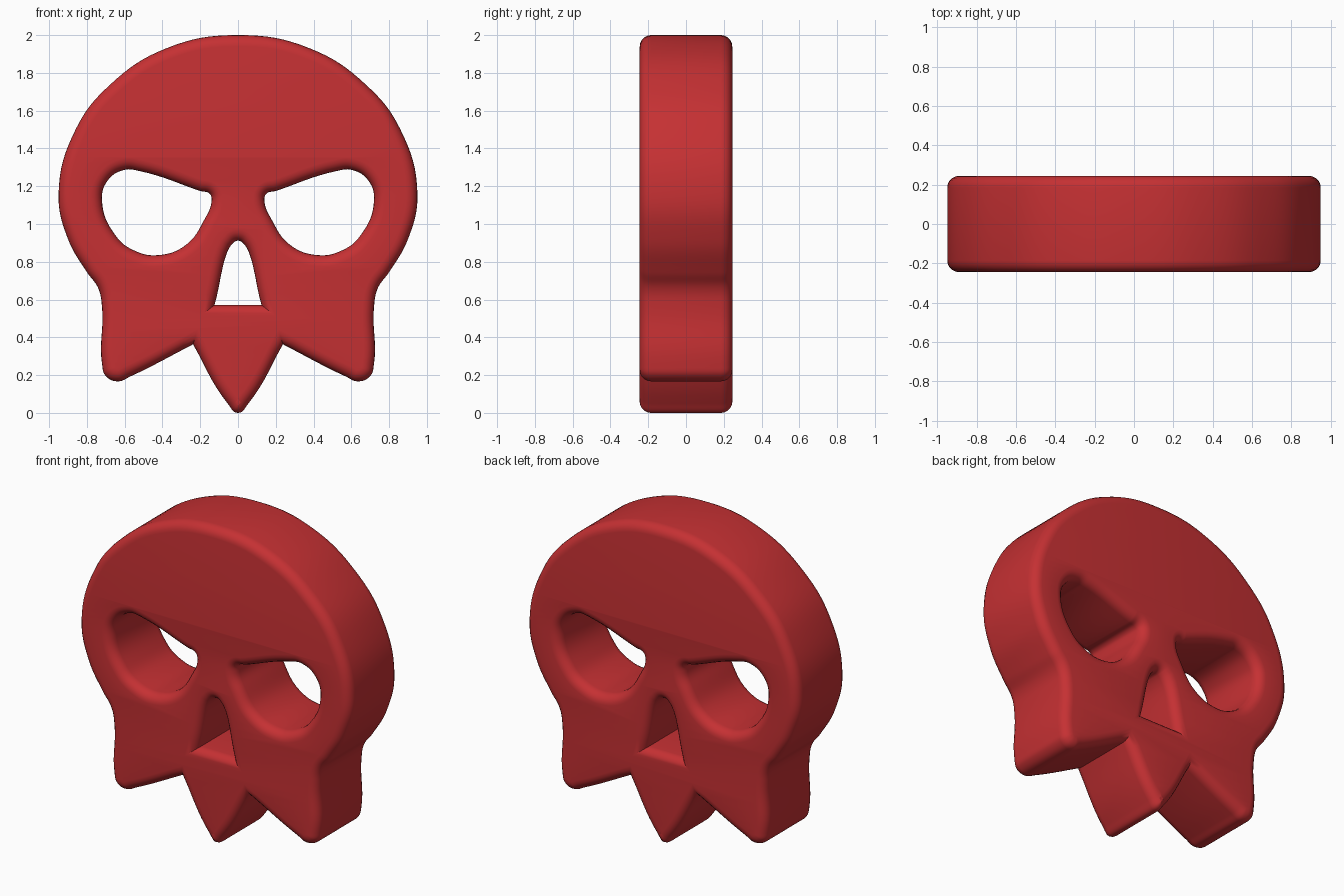
import bpy
import bmesh
import math

cube = bpy.data.objects.get("Cube")
if cube:
    bpy.data.objects.remove(cube, do_unlink=True)

HALF_DEPTH = 0.245
ROUND = 0.06

red = bpy.data.materials.new("red")
red.use_nodes = True
red.diffuse_color = (0.56, 0.03, 0.033, 1)
red.node_tree.nodes["Principled BSDF"].inputs["Base Color"].default_value = red.diffuse_color

# Each point is x, z and S for a smooth knot or C for a corner
S, C = "AUTO", "VECTOR"

half_outline = [
    (0, 2.0, S), (0.38, 1.93, S), (0.68, 1.735, S), (0.86, 1.50, S),
    (0.95, 1.16, S), (0.90, 0.92, S), (0.80, 0.745, S), (0.74, 0.66, S),
    (0.72, 0.56, S), (0.72, 0.26, S), (0.70, 0.195, S), (0.635, 0.167, S),
    (0.57, 0.193, S), (0.238, 0.363, C), (0.055, 0.05, S), (0, 0, S),
]
eye = [
    (0.15, 1.16, S), (0.20, 1.175, S), (0.52, 1.28, S), (0.60, 1.287, S),
    (0.69, 1.23, S), (0.72, 1.125, S), (0.645, 0.935, S), (0.55, 0.86, S),
    (0.425, 0.835, S), (0.275, 0.89, S), (0.18, 1.02, S), (0.14, 1.125, S),
]
nose = [(-0.125, 0.57, C), (0.125, 0.57, C), (0.02, 0.905, S), (-0.02, 0.905, S)]


def mirrored(points):
    return [(-x, z, kind) for x, z, kind in reversed(points)]


def add_loop(curve, points):
    spline = curve.splines.new("BEZIER")
    spline.bezier_points.add(len(points) - 1)
    spline.use_cyclic_u = True
    spline.resolution_u = 8
    for knot, (x, z, kind) in zip(spline.bezier_points, points):
        knot.co = (x, z, 0)
        knot.handle_left_type = knot.handle_right_type = kind


# Flat skull plate with eye and nose openings and rounded rims
curve = bpy.data.curves.new("skull_plate", "CURVE")
curve.dimensions = "2D"
curve.fill_mode = "BOTH"
add_loop(curve, half_outline + mirrored(half_outline[1:-1]))
add_loop(curve, eye)
add_loop(curve, mirrored(eye))
add_loop(curve, nose)
curve.extrude = HALF_DEPTH - ROUND
curve.bevel_depth = ROUND
curve.bevel_resolution = 4
curve.offset = -ROUND
curve.materials.append(red)

skull = bpy.data.objects.new("skull_plate", curve)
bpy.context.collection.objects.link(skull)
skull.rotation_euler.x = math.pi / 2

# Turn into a welded mesh standing upright
bpy.ops.object.select_all(action="DESELECT")
skull.select_set(True)
bpy.context.view_layer.objects.active = skull
bpy.ops.object.convert(target="MESH")
bpy.ops.object.transform_apply(location=False, rotation=True, scale=False)

bm = bmesh.new()
bm.from_mesh(skull.data)
bmesh.ops.remove_doubles(bm, verts=bm.verts, dist=0.0005)
bmesh.ops.recalc_face_normals(bm, faces=bm.faces)
bm.to_mesh(skull.data)
bm.free()
bpy.ops.object.shade_smooth_by_angle(angle=math.radians(40))
